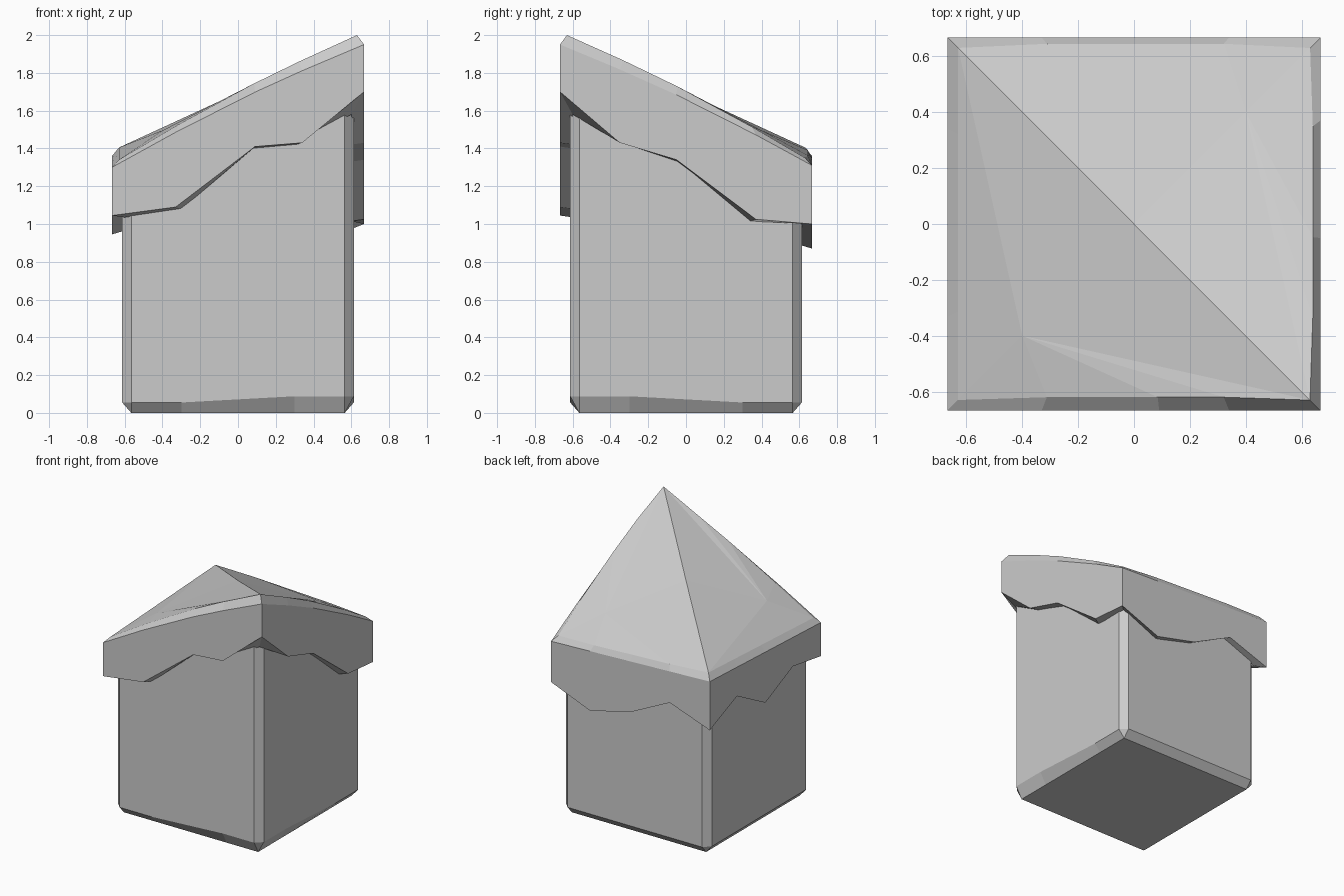
import bpy, bmesh, math

cube = bpy.data.objects.get("Cube")
if cube:
    bpy.data.objects.remove(cube, do_unlink=True)

grey = bpy.data.materials.new("plain_grey")
grey.use_nodes = True
GREY = (0.6, 0.6, 0.6, 1)
grey.diffuse_color = GREY
grey.node_tree.nodes["Principled BSDF"].inputs["Base Color"].default_value = GREY


def turn(side, t, r):
    """Point at t along a side, r out from the middle (front, right, back, left)."""
    return [(t, -r), (r, t), (-t, r), (-r, -t)][side]


def bridge(bm, a, b):
    for i in range(len(a)):
        j = (i + 1) % len(a)
        bm.faces.new((a[i], a[j], b[j], b[i]))


def finish(bm, name):
    bmesh.ops.remove_doubles(bm, verts=bm.verts, dist=0.0005)
    bmesh.ops.recalc_face_normals(bm, faces=bm.faces)
    mesh = bpy.data.meshes.new(name)
    bm.to_mesh(mesh)
    bm.free()
    mesh.materials.append(grey)
    obj = bpy.data.objects.new(name, mesh)
    bpy.context.collection.objects.link(obj)


R = 0.667       # roof half width
W = 0.613       # body half width
F = 0.565       # flat part of each body wall
EDGE = [1.30, 1.95, 1.31, 1.36]     # eave corners, from front -x corner round
CREST = [1.34, 2.0, 1.35, 1.405]    # inset corners above the eaves


def along(corners, side, t):
    """Height between two corners, with a slight bow on the steep sides."""
    u = (t + R) / (2 * R)
    bow = 0.03 * math.sin(math.pi * u) if side < 2 else 0
    return corners[side] * (1 - u) + corners[(side + 1) % 4] * u + bow


# Body: chamfered box with a sloping top hidden in the roof
bm = bmesh.new()
base, foot, top = [], [], []
for side in range(4):
    for t in (-F, -0.3, 0.3, F):
        high = (side == 0 and t > 0) or (side == 1 and t < 0)
        x, y = turn(side, t, F)
        base.append(bm.verts.new((x, y, 0)))
        x, y = turn(side, t, W)
        foot.append(bm.verts.new((x, y, 0.088 if high else 0.055)))
        top.append(bm.verts.new((x, y, along(EDGE, side, t) - 0.1)))
bridge(bm, base, foot)
bridge(bm, foot, top)
bm.faces.new(top)
bm.faces.new([base[i] for i in (0, 3, 7, 11)])
finish(bm, "body")

# Roof: jagged skirt, bevelled eaves and a diagonal ridge
SKIRT = [
    [(-R, 1.045), (-0.33, 1.09), (0.09, 1.41), (0.34, 1.43)],
    [(-R, 1.70), (-0.35, 1.43), (-0.05, 1.34), (0.37, 1.025)],
    [(-R, 1.0), (-0.34, 0.87), (0.0, 0.95), (0.33, 1.11)],
    [(-R, 0.99), (-0.34, 1.125), (0.0, 0.945), (0.33, 1.095)],
]
INSET = [0.62, 0.64, 0.645, 0.63]
bm = bmesh.new()
under, hem, eave, crest = [], [], [], []
for side, points in enumerate(SKIRT):
    for t, z in points:
        corner = t == -R
        tuck = 0.02 if side > 1 else -0.01
        if side == 1 and corner:
            tuck = -0.12
        x, y = turn(side, t * 0.9, 0.6)
        under.append(bm.verts.new((x, y, z + tuck)))
        x, y = turn(side, t, R)
        hem.append(bm.verts.new((x, y, z)))
        eave.append(bm.verts.new((x, y, along(EDGE, side, t))))
        inset = 0.63 if corner else INSET[side]
        x, y = turn(side, t * 0.945, inset)
        crest.append(bm.verts.new((x, y, along(CREST, side, t))))
bridge(bm, under, hem)
bridge(bm, hem, eave)
bridge(bm, eave, crest)

# Two slopes fanned from a slightly raised point either side of the ridge
ridge = bm.verts.new((0, 0, 1.695))
for start, place in ((12, -0.4), (4, 0.4)):
    peak = bm.verts.new((place, place, 1.495))
    rim = [crest[(start + i) % 16] for i in range(9)] + [ridge]
    for i in range(len(rim)):
        bm.faces.new((peak, rim[i], rim[(i + 1) % len(rim)]))
finish(bm, "roof")
